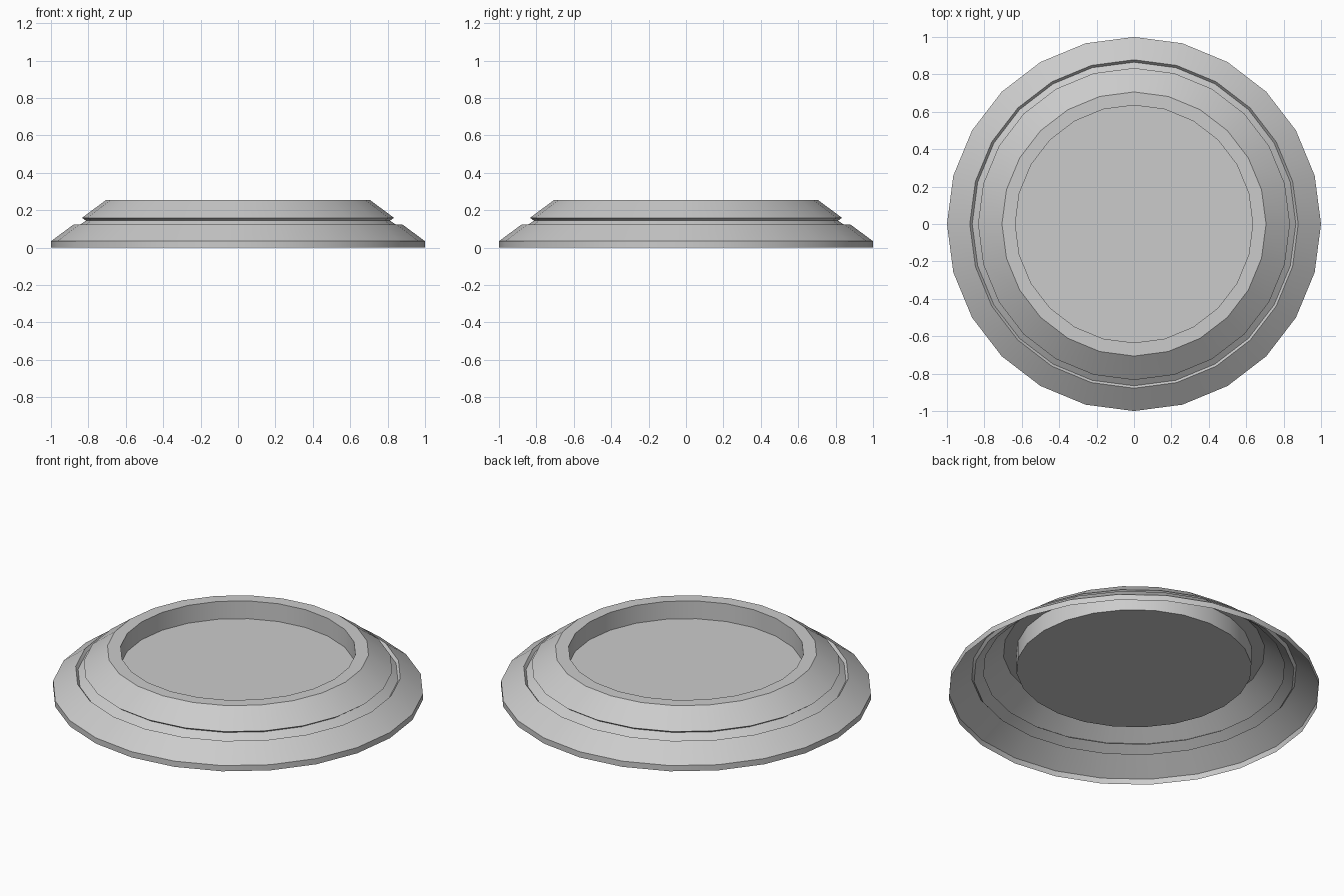
import bpy, bmesh
from math import cos, sin, pi

if "Cube" in bpy.data.objects:
    bpy.data.objects.remove(bpy.data.objects["Cube"])

SIDES = 24

# Open-bottomed shell cross-section (radius, height): rim, lower slope,
# groove, upper slope, top lip, recess wall down to the floor
PROFILE = [
    (1.0, 0.0), (1.0, 0.034), (0.878, 0.124),
    (0.865, 0.108), (0.813, 0.144), (0.834, 0.159),
    (0.706, 0.254), (0.635, 0.254), (0.635, 0.148),
]


def ring(bm, r, z):
    return [bm.verts.new((r * cos(2 * pi * i / SIDES), r * sin(2 * pi * i / SIDES), z))
            for i in range(SIDES)]


bm = bmesh.new()
rings = [ring(bm, r, z) for r, z in PROFILE]
for a, b in zip(rings, rings[1:]):
    for i in range(SIDES):
        j = (i + 1) % SIDES
        bm.faces.new((a[i], a[j], b[j], b[i]))

# Recessed floor disc
bm.faces.new(rings[-1])

mesh = bpy.data.meshes.new("round_base")
bm.to_mesh(mesh)
bm.free()
base = bpy.data.objects.new("round_base", mesh)
bpy.context.collection.objects.link(base)

# Smooth around the sides, sharp at profile corners
bpy.context.view_layer.objects.active = base
base.select_set(True)
bpy.ops.object.shade_smooth_by_angle(angle=pi / 6)
